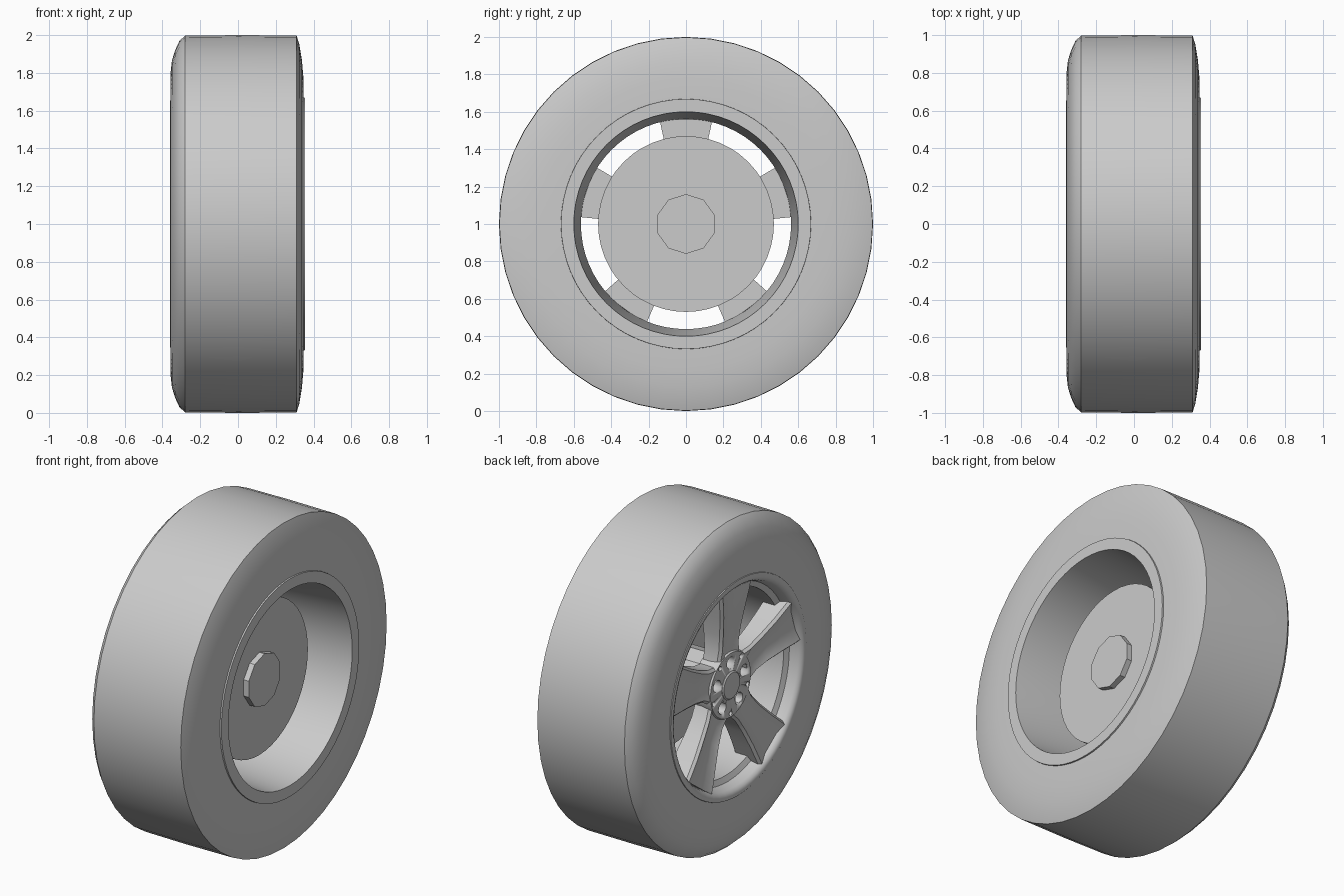
import bpy, bmesh
from math import sin, cos, pi, radians

if "Cube" in bpy.data.objects:
    bpy.data.objects.remove(bpy.data.objects["Cube"])

CZ = 1.0  # axle height; the wheel turns about the x axis


def finish(name, bm, smooth=35):
    bmesh.ops.remove_doubles(bm, verts=bm.verts, dist=1e-5)
    bmesh.ops.recalc_face_normals(bm, faces=bm.faces)
    me = bpy.data.meshes.new(name)
    bm.to_mesh(me)
    bm.free()
    ob = bpy.data.objects.new(name, me)
    bpy.context.collection.objects.link(ob)
    bpy.ops.object.select_all(action='DESELECT')
    bpy.context.view_layer.objects.active = ob
    ob.select_set(True)
    bpy.ops.object.shade_smooth_by_angle(angle=radians(smooth))
    return ob


def lathe(bm, profile, segs, cy=0.0, cz=CZ, closed=False):
    """Revolve (x, radius) points about an axis parallel to x."""
    rings = []
    for i in range(segs):
        a = 2 * pi * i / segs
        rings.append([bm.verts.new((x, cy + r * sin(a), cz + r * cos(a))) for x, r in profile])
    n = len(profile)
    for i in range(segs):
        p, q = rings[i], rings[(i + 1) % segs]
        for j in range(n if closed else n - 1):
            k = (j + 1) % n
            bm.faces.new((p[j], p[k], q[k], q[j]))


def lathed(name, profile, segs, closed=False, smooth=35):
    bm = bmesh.new()
    lathe(bm, profile, segs, closed=closed)
    return finish(name, bm, smooth)


def drum(x0, x1, r):
    return [(x0, 0), (x0, r), (x1, r), (x1, 0)]


# Tyre: rounded shoulders, flat tread
lathed("tyre", [(-0.35, 0.63), (-0.357, 0.70), (-0.357, 0.80), (-0.35, 0.865), (-0.333, 0.92),
                (-0.31, 0.97), (-0.28, 0.997), (0.0, 1.0), (0.31, 0.998), (0.325, 0.95),
                (0.338, 0.87), (0.346, 0.78), (0.346, 0.63)], 48, closed=True)

# Rim barrel with both lips
lathed("rim", [(0.335, 0.67), (0.355, 0.668), (0.355, 0.60), (0.33, 0.598), (-0.18, 0.562),
               (-0.27, 0.562), (-0.285, 0.595), (-0.335, 0.61), (-0.352, 0.622), (-0.36, 0.64),
               (-0.358, 0.66), (-0.34, 0.665), (-0.30, 0.64), (0.30, 0.64)], 64, closed=True)

# Spokes: dished front, tapered sides; stations are (radius, half width, front x, back x)
stations = [(0.17, 0.105, -0.298, -0.19), (0.24, 0.092, -0.302, -0.19),
            (0.34, 0.100, -0.313, -0.19), (0.46, 0.120, -0.330, -0.19),
            (0.56, 0.142, -0.342, -0.19), (0.60, 0.150, -0.345, -0.26)]
bm = bmesh.new()
for s in range(5):
    a = 2 * pi * s / 5
    loops = []
    for i, (r, w, xf, xb) in enumerate(stations):
        dish = 0.0 if i == 0 else 0.018
        section = [(-w, xb), (-w, xf + 0.015), (-w + 0.015, xf), (-w * 0.45, xf + dish),
                   (w * 0.45, xf + dish), (w - 0.015, xf), (w, xf + 0.015), (w, xb)]
        loops.append([bm.verts.new((x, t * cos(a) + r * sin(a), CZ + r * cos(a) - t * sin(a)))
                      for t, x in section])
    for p, q in zip(loops, loops[1:]):
        for j in range(8):
            k = (j + 1) % 8
            bm.faces.new((p[j], p[k], q[k], q[j]))
    bm.faces.new(loops[0])
    bm.faces.new(loops[-1])
finish("spokes", bm)

# Hub with bolt holes on the spokes and small holes between them
hub = lathed("hub", [(-0.18, 0), (-0.18, 0.195), (-0.285, 0.205), (-0.303, 0.195), (-0.303, 0)], 40)
bm = bmesh.new()
for s in range(10):
    a = pi * s / 5
    dist, rad = (0.137, 0.036) if s % 2 == 0 else (0.172, 0.014)
    lathe(bm, drum(-0.40, -0.22, rad), 16, dist * sin(a), CZ + dist * cos(a))
cutter = finish("hole_cutter", bm)
cutter.hide_render = True
mod = hub.modifiers.new("holes", 'BOOLEAN')
mod.operation = 'DIFFERENCE'
mod.solver = 'EXACT'
mod.object = cutter
bpy.context.view_layer.objects.active = hub
bpy.ops.object.modifier_apply(modifier=mod.name)
bpy.data.objects.remove(cutter)

# Centre cap
lathed("centre_cap", [(-0.25, 0), (-0.25, 0.085), (-0.305, 0.085), (-0.312, 0.078), (-0.312, 0)], 32)

# Brake disc and ten-sided axle
lathed("brake_disc", drum(0.09, 0.145, 0.47), 48)
lathed("axle", drum(-0.19, 0.18, 0.16), 10, smooth=20)
